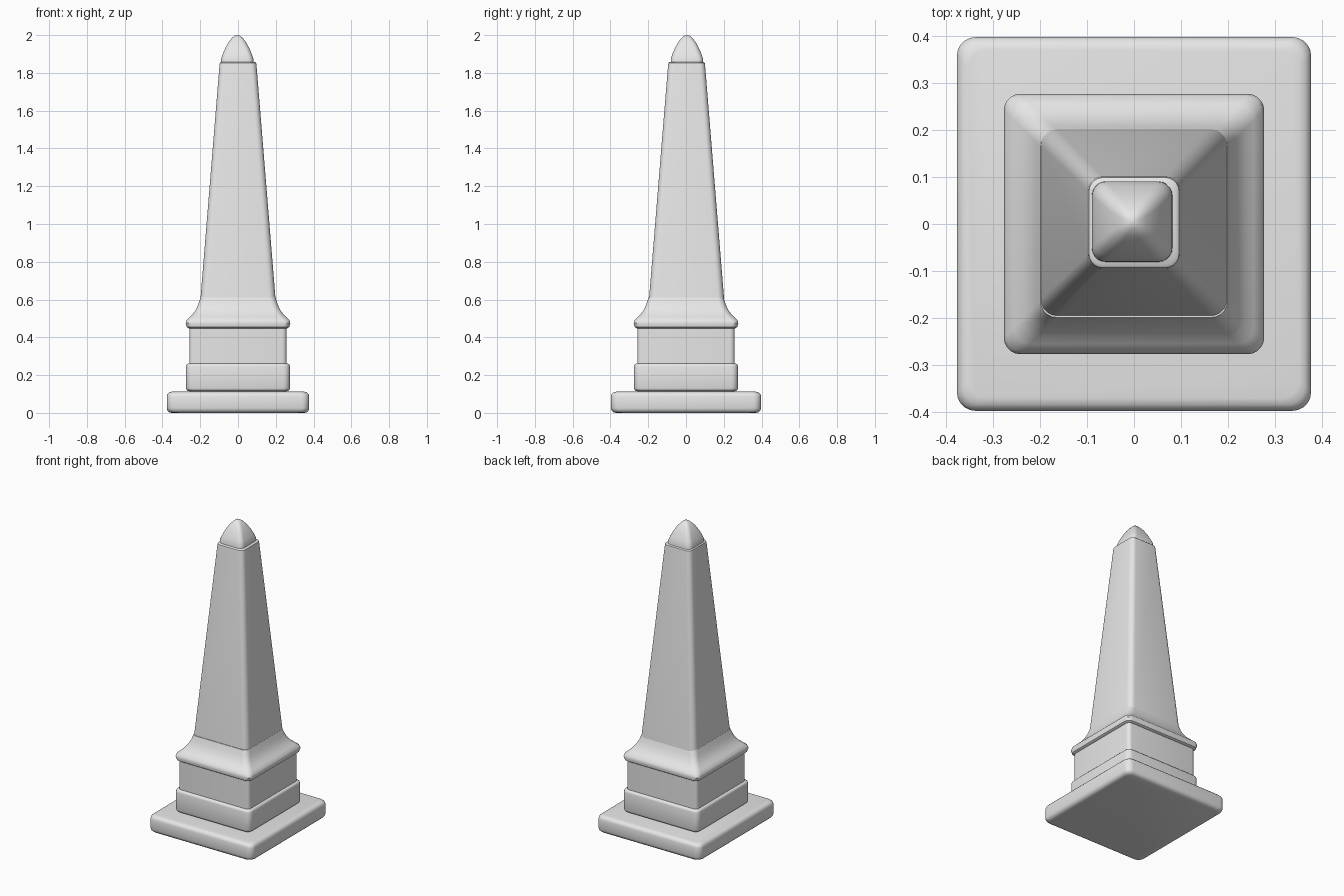
import bpy, bmesh, math

cube = bpy.data.objects.get("Cube")
if cube:
    bpy.data.objects.remove(cube, do_unlink=True)

stone = bpy.data.materials.new("grey stone")
stone.use_nodes = True
GREY = (0.8, 0.8, 0.8, 1)
stone.diffuse_color = GREY
stone.node_tree.nodes["Principled BSDF"].inputs["Base Color"].default_value = GREY
STEPS = 5


def ring(bm, half_x, half_y, radius, z, centre):
    """One horizontal rounded rectangle."""
    verts = []
    for quarter, (sx, sy) in enumerate([(1, 1), (-1, 1), (-1, -1), (1, -1)]):
        for i in range(STEPS + 1):
            a = math.pi / 2 * (quarter + i / STEPS)
            x = sx * (half_x - radius) + radius * math.cos(a)
            y = sy * (half_y - radius) + radius * math.sin(a)
            verts.append(bm.verts.new((x + centre[0], y + centre[1], z)))
    return verts


def loft(name, profile, stretch=1, centre=(0, 0), angle=40):
    """Skin a (half width, corner radius, height) profile and cap both ends."""
    bm = bmesh.new()
    rings = [ring(bm, w, w * stretch, r, z, centre) for w, r, z in profile]
    for low, high in zip(rings, rings[1:]):
        for i in range(len(low)):
            j = (i + 1) % len(low)
            bm.faces.new((low[i], low[j], high[j], high[i]))
    bm.faces.new(rings[0][::-1])
    bm.faces.new(rings[-1])
    mesh = bpy.data.meshes.new(name)
    bm.to_mesh(mesh)
    bm.free()
    mesh.materials.append(stone)
    obj = bpy.data.objects.new(name, mesh)
    bpy.context.collection.objects.link(obj)
    bpy.ops.object.select_all(action="DESELECT")
    obj.select_set(True)
    bpy.context.view_layer.objects.active = obj
    bpy.ops.object.shade_smooth_by_angle(angle=math.radians(angle))
    return obj


def slab(name, half, radius, bottom, top, edge, stretch=1):
    """A block with rounded upper and lower rims."""
    arc = [(1 - math.cos(t * math.pi / 6), 1 - math.sin(t * math.pi / 6)) for t in range(4)]
    low = [(half - edge * a, radius, bottom + edge * b) for a, b in arc]
    high = [(half - edge * a, radius, top - edge * b) for a, b in arc]
    return loft(name, low[::-1] + high, stretch)


# Stepped pedestal
slab("base_slab", 0.377, 0.04, 0, 0.112, 0.025, stretch=1.055)
slab("plinth", 0.275, 0.035, 0.115, 0.262, 0.016)
loft("pedestal_block", [(0.258, 0.025, 0.1), (0.258, 0.025, 0.47)])

# Moulding sweeping in to the shaft
loft("cornice", [
    (0.262, 0.03, 0.448), (0.272, 0.035, 0.455), (0.277, 0.035, 0.475),
    (0.272, 0.035, 0.492), (0.255, 0.035, 0.508), (0.238, 0.035, 0.525),
    (0.222, 0.035, 0.548), (0.21, 0.035, 0.575), (0.199, 0.035, 0.61)])

# Tapered shaft and pointed cap
loft("shaft", [
    (0.199, 0.035, 0.6), (0.098, 0.03, 1.84),
    (0.096, 0.03, 1.853), (0.09, 0.028, 1.858)], centre=(0, 0.003))
loft("cap", [
    (0.086, 0.03, 1.85), (0.085, 0.03, 1.875), (0.077, 0.03, 1.9),
    (0.063, 0.027, 1.932), (0.046, 0.024, 1.963), (0.03, 0.018, 1.983),
    (0.016, 0.012, 1.996), (0.004, 0.003, 2)], centre=(-0.004, 0.005))
